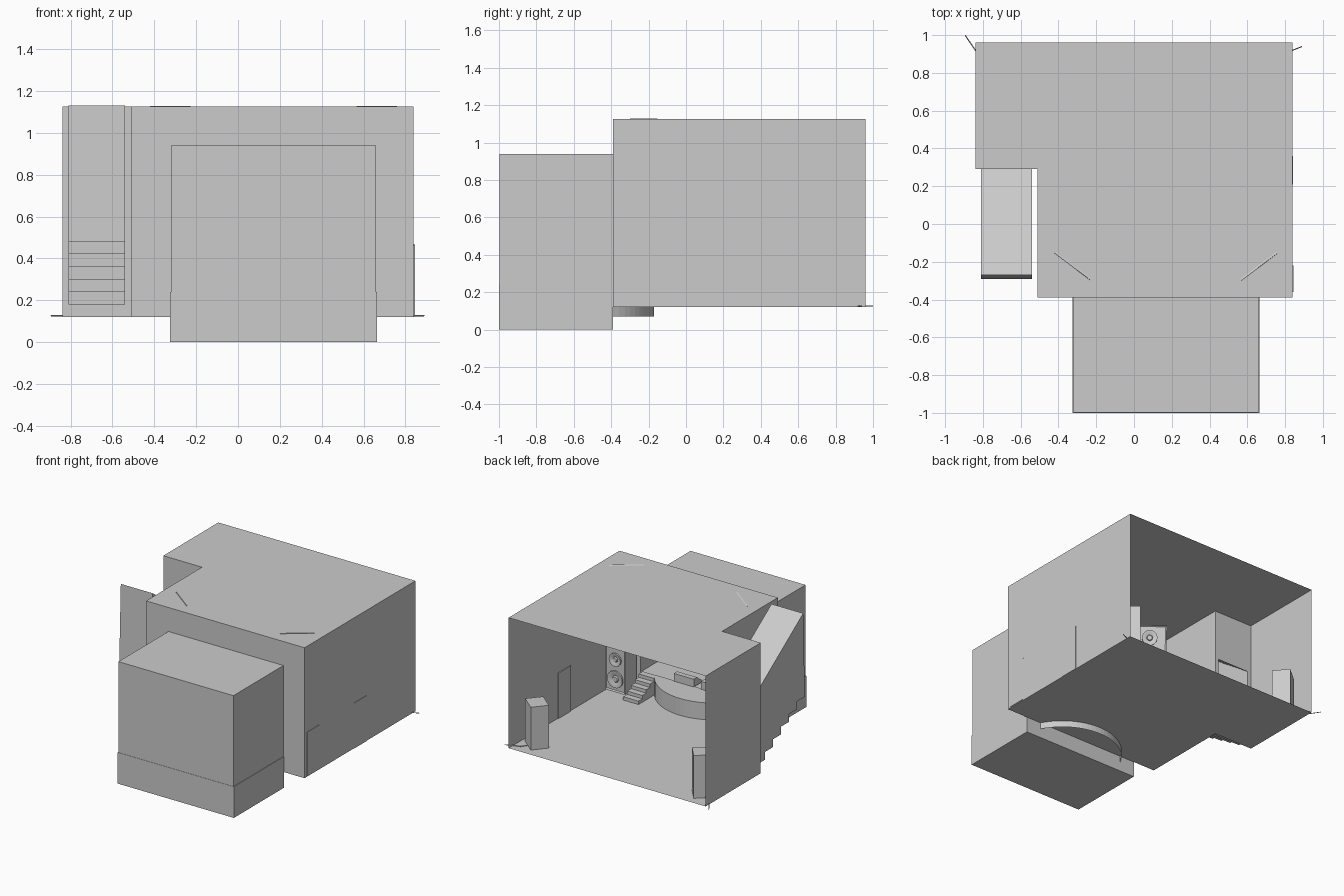
import bpy, bmesh, math
from mathutils import Matrix, Vector

if "Cube" in bpy.data.objects:
    bpy.data.objects.remove(bpy.data.objects["Cube"])

CX = 0.17                       # stage centre line
F, R = 0.12, 1.125              # floor and roof heights


def finish(name, bm, smooth=False):
    me = bpy.data.meshes.new(name)
    bm.to_mesh(me)
    bm.free()
    ob = bpy.data.objects.new(name, me)
    bpy.context.collection.objects.link(ob)
    if smooth:
        bpy.ops.object.select_all(action='DESELECT')
        ob.select_set(True)
        bpy.context.view_layer.objects.active = ob
        bpy.ops.object.shade_smooth_by_angle()
    return ob


def sheets(name, faces):
    bm = bmesh.new()
    for f in faces:
        bm.faces.new([bm.verts.new(p) for p in f])
    bmesh.ops.remove_doubles(bm, verts=bm.verts, dist=1e-4)
    bmesh.ops.recalc_face_normals(bm, faces=bm.faces)
    return finish(name, bm)


def add_box(bm, lo, hi):
    lo, hi = Vector(lo), Vector(hi)
    m = Matrix.Translation((lo + hi) / 2) @ Matrix.Diagonal((*(hi - lo), 1))
    return bmesh.ops.create_cube(bm, size=1, matrix=m)['verts']


def box(name, lo, hi):
    bm = bmesh.new()
    add_box(bm, lo, hi)
    return finish(name, bm)


def wall_y(y, x0, x1, z0, z1):
    return [(x0, y, z0), (x1, y, z0), (x1, y, z1), (x0, y, z1)]


def wall_x(x, y0, y1, z0, z1):
    return [(x, y0, z0), (x, y1, z0), (x, y1, z1), (x, y0, z1)]


def prism_x(name, prof, x0, x1, skip=()):
    # extrude a (y, z) profile along x, leaving the listed sides open
    n = len(prof)
    faces = [[(x, *p) for p in prof] for x in (x0, x1)]
    for i in range(n):
        if i not in skip:
            a, b = prof[i], prof[(i + 1) % n]
            faces.append([(x0, *a), (x1, *a), (x1, *b), (x0, *b)])
    return sheets(name, faces)


def speaker(name, loc, size, yaw=0, tilt=0, drivers=()):
    # cabinet facing +y, with framed front and recessed round drivers
    w, d, h = (s / 2 for s in size)
    bm = bmesh.new()
    add_box(bm, (-w, -d, -h), (w, d, h))
    bmesh.ops.recalc_face_normals(bm, faces=bm.faces)
    front = max(bm.faces, key=lambda f: f.calc_center_median().y)
    bmesh.ops.inset_region(bm, faces=[front], thickness=0.012, depth=0)
    bmesh.ops.translate(bm, verts=front.verts, vec=(0, -0.008, 0))
    for z, r in drivers:
        rings = [(r, -0.008), (r, 0.004), (r * .85, 0.004), (r * .4, -0.006), (r * .3, 0.002)]
        prev = None
        for rr, o in rings:
            vs = [bm.verts.new((rr * math.cos(k * math.tau / 20), d + o,
                                z + rr * math.sin(k * math.tau / 20))) for k in range(20)]
            if prev:
                for k in range(20):
                    j = (k + 1) % 20
                    bm.faces.new((prev[k], prev[j], vs[j], vs[k]))
            prev = vs
        bm.faces.new(prev)
    m = (Matrix.Translation(loc) @ Matrix.Rotation(math.radians(yaw), 4, 'Z')
         @ Matrix.Rotation(math.radians(tilt), 4, 'X'))
    bmesh.ops.transform(bm, matrix=m, verts=bm.verts)
    return finish(name, bm, True)


def cable(name, pts):
    cu = bpy.data.curves.new(name, 'CURVE')
    cu.dimensions = '3D'
    cu.bevel_depth = 0.003
    cu.bevel_resolution = 0
    sp = cu.splines.new('POLY')
    sp.points.add(len(pts) - 1)
    for p, c in zip(sp.points, pts):
        p.co = (*c, 1)
    bpy.context.collection.objects.link(bpy.data.objects.new(name, cu))


# hall shell: L-shaped plan, open at the back
plan = [(-.84, .96), (-.84, .29), (-.51, .29), (-.51, -.39), (.84, -.39), (.84, .96)]
sheets("hall_shell", [
    [(x, y, F) for x, y in plan],
    [(x, y, R) for x, y in plan],
    wall_x(-.84, .29, .96, F, R),
    wall_x(-.51, -.39, .29, F, R),
    wall_x(.84, -.39, .96, F, R),
    # front wall around the stage opening
    wall_y(-.39, -.51, -.32, F, R),
    wall_y(-.39, .66, .84, F, R),
    wall_y(-.39, -.32, .66, .94, R),
    # wall around the stairway door
    wall_y(.29, -.84, -.81, F, R),
    wall_y(.29, -.54, -.51, F, R),
    wall_y(.29, -.81, -.54, .74, R)])

# stage house and its slightly wider base
sheets("stage_house", [
    wall_y(-.998, -.32, .66, .24, .94),
    wall_x(-.32, -.998, -.39, .24, .94),
    wall_x(.66, -.998, -.39, .24, .94),
    [(-.32, -.998, .94), (.66, -.998, .94), (.66, -.39, .94), (-.32, -.39, .94)]])
box("stage_base", (-.325, -1, 0), (.665, -.39, .24))

# curved stage apron, open underneath
rad, cy = .42, -.59
half = math.acos(.2 / rad)
arc = [(CX + rad * math.sin(t), cy + rad * math.cos(t))
       for t in (half * (k / 12 - 1) for k in range(25))]
apron = [[(x, y, .25) for x, y in arc]]
for a, b in zip(arc, arc[1:]):
    apron.append([(*a, .07), (*b, .07), (*b, .25), (*a, .25)])
sheets("stage_apron", apron)

# stairwell: stepped underside, sloping ceiling, leaning end wall
prof = [(.29, F)]
for k in range(6):
    z = F + .06 * (k + 1)
    prof += [(.29 - .58 * k / 6, z), (.29 - .58 * (k + 1) / 6, z)]
prof += [(-.27, 1.13), (.29, .74)]
prism_x("stairwell", prof, -.81, -.54, skip=(len(prof) - 1,))

# things standing on both sides of the stage
for side, s in (("right", 1), ("left", -1)):
    sp = []
    for k in range(5):
        z = F + .026 * k
        sp += [(-.15 - .047 * k, z), (-.15 - .047 * k, z + .026)]
    sp += [(-.387, .25), (-.387, F)]
    x0, x1 = sorted((CX + s * .34, CX + s * .47))
    prism_x("stage_steps_" + side, sp, x0, x1)
    speaker("floor_speaker_" + side, (CX + s * .59, -.29, .295), (.17, .14, .34),
            drivers=((-.075, .065), (.075, .05)))
    speaker("hanging_speaker_" + side, (CX + s * .475, -.2, .925), (.24, .2, .36),
            yaw=s * 37, tilt=-20, drivers=((-.07, .075), (.09, .055)))
    speaker("rear_speaker_" + side, (s * .71, .8, F + .165), (.15, .13, .33),
            yaw=180 - s * 40, drivers=((-.07, .055), (.08, .04)))
    # wedge monitors on the stage lip
    x0, x1 = sorted((CX + s * .03, CX + s * .2))
    prism_x("wedge_monitor_" + side, [(-.5, .25), (-.38, .25), (-.38, .31), (-.42, .31)], x0, x1)

# side door
box("side_door", (.834, .21, F), (.843, .36, .47))

# floor cables trailing through the rear corners
cable("rear_cable_left", [(-.74, .84, .126), (-.8, .86, .126), (-.84, .92, .126), (-.893, .998, .126)])
cable("rear_cable_right", [(.74, .84, .126), (.78, .9, .126), (.84, .92, .126), (.89, .94, .126)])
